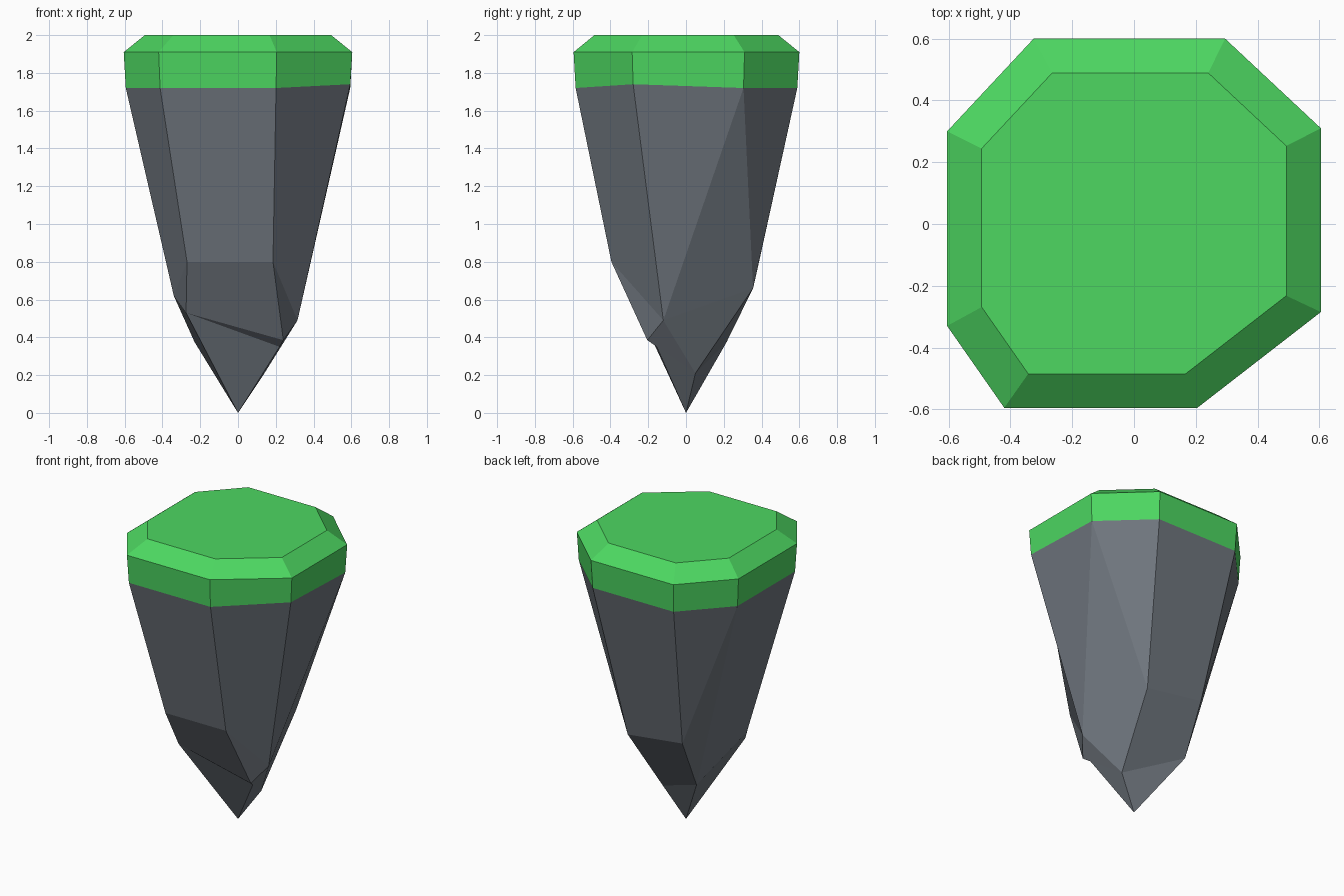
import bpy
import bmesh

old = bpy.data.objects.get("Cube")
if old:
    bpy.data.objects.remove(old, do_unlink=True)


def make_material(name, rgb):
    mat = bpy.data.materials.new(name)
    mat.use_nodes = True
    colour = (*rgb, 1.0)
    mat.diffuse_color = colour
    bsdf = next(n for n in mat.node_tree.nodes if n.type == 'BSDF_PRINCIPLED')
    bsdf.inputs["Base Color"].default_value = colour
    return mat


def finish(bm, name, mat):
    mesh = bpy.data.meshes.new(name)
    bm.to_mesh(mesh)
    bm.free()
    mesh.materials.append(mat)
    obj = bpy.data.objects.new(name, mesh)
    bpy.context.collection.objects.link(obj)
    return obj


grass = make_material("grass green", (0.074, 0.68, 0.12))
stone = make_material("slate grey", (0.162, 0.184, 0.212))

# Uneven octagon, anticlockwise from the front right-hand corner of the model
outline = [(-0.42, -0.595), (0.205, -0.595), (0.605, -0.285), (0.605, 0.31),
           (0.295, 0.6), (-0.325, 0.6), (-0.605, 0.3), (-0.605, -0.33)]


def add_ring(bm, scale, z):
    return [bm.verts.new((x * scale, y * scale, z)) for x, y in outline]


def seam_ring(bm):
    # Seam between grass and stone, with one corner slightly raised
    ring = add_ring(bm, 0.982, 1.72)
    ring[2].co.z = 1.74
    return ring


# Grass cap: upright rim, bevelled edge and flat top
bm = bmesh.new()
rings = [seam_ring(bm), add_ring(bm, 1.0, 1.91), add_ring(bm, 0.815, 2.0)]
for low, high in zip(rings, rings[1:]):
    for i in range(8):
        j = (i + 1) % 8
        bm.faces.new((low[i], low[j], high[j], high[i]))
bm.faces.new(rings[-1])
finish(bm, "grass_cap", grass)

# Stone body: chipped facets running from the seam down to the tip
bm = bmesh.new()
corners = {str(i): v for i, v in enumerate(seam_ring(bm))}
knees = {
    "front_a": (-0.27, -0.395, 0.80),
    "front_b": (0.185, -0.395, 0.80),
    "side": (0.315, -0.12, 0.49),
    "chip_top": (0.24, -0.205, 0.385),
    "chip_low": (0.22, -0.155, 0.35),
    "notch": (0.14, 0.05, 0.21),
    "back_a": (0.19, 0.355, 0.66),
    "back_b": (-0.23, 0.368, 0.715),
    "back_low": (-0.23, 0.215, 0.375),
    "far_side": (-0.34, -0.17, 0.62),
    "far_low": (-0.275, -0.245, 0.53),
    "tip": (0, 0, 0),
}
corners.update({name: bm.verts.new(co) for name, co in knees.items()})

facets = [
    # Front
    "0 front_a front_b 1",
    "front_a far_low chip_top front_b",
    "far_low chip_low chip_top",
    "far_low tip chip_low",
    # Left side
    "1 front_b side 2", "front_b chip_top side",
    "2 side 3", "3 side back_a", "3 back_a 4",
    "side chip_top chip_low notch", "side notch back_a",
    "chip_low tip notch",
    # Back
    "4 back_a back_b 5",
    "back_a notch back_low back_b", "notch tip back_low",
    # Right side
    "5 back_b 6", "6 back_b back_low", "6 back_low far_side", "6 far_side 7",
    "7 far_side front_a 0", "far_side far_low front_a",
    "far_side back_low far_low", "back_low tip far_low",
]
for facet in facets:
    bm.faces.new([corners[name] for name in facet.split()])
finish(bm, "stone_body", stone)
